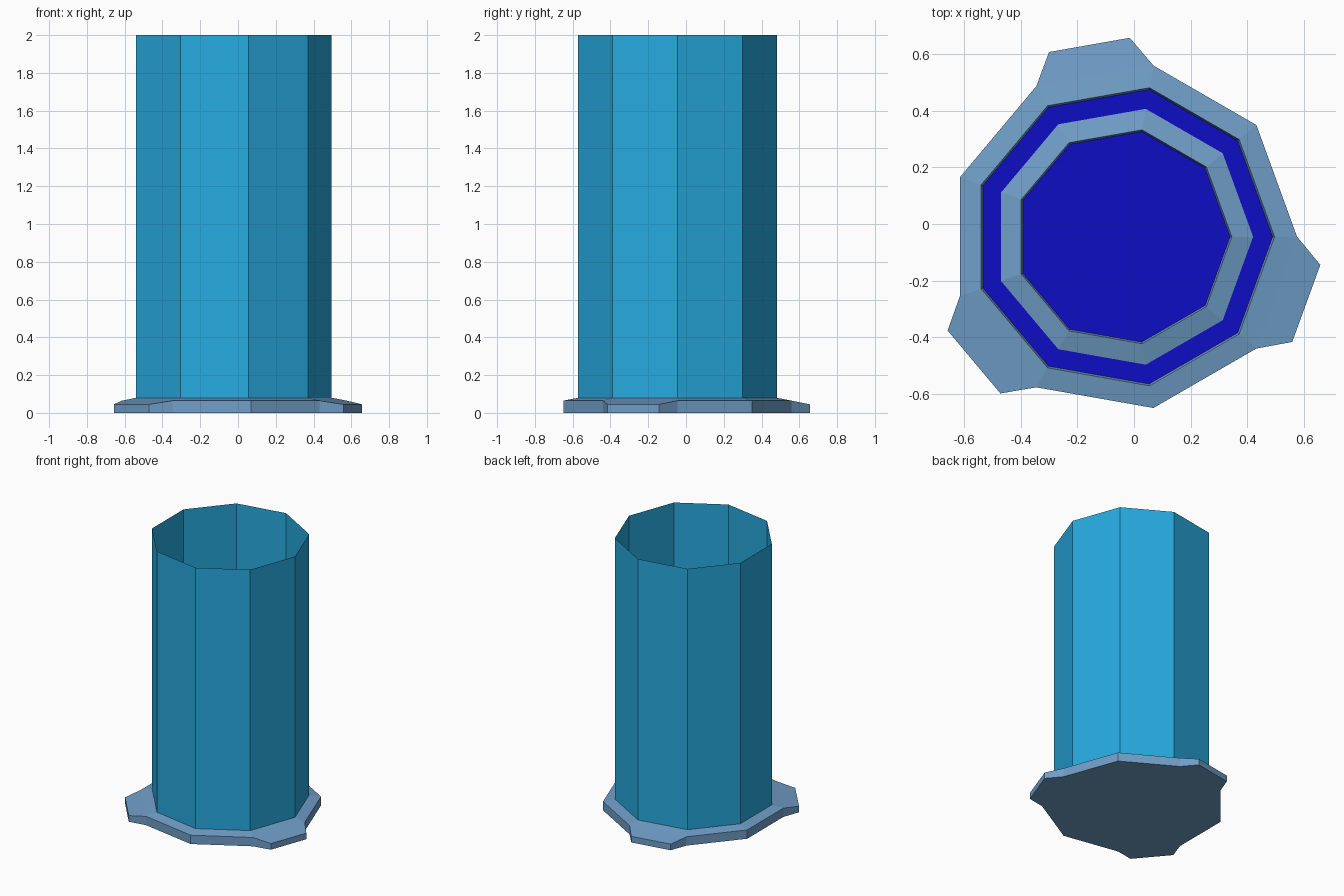
import bpy, bmesh, math

if "Cube" in bpy.data.objects:
    bpy.data.objects.remove(bpy.data.objects["Cube"])

CX, CY, N = -0.038, -0.045, 9


def material(name, color):
    m = bpy.data.materials.new(name)
    m.diffuse_color = (*color, 1)
    m.use_nodes = True
    m.node_tree.nodes["Principled BSDF"].inputs["Base Color"].default_value = m.diffuse_color
    return m


steel = material("steel blue", (0.16, 0.34, 0.57))
deep = material("deep blue", (0.004, 0.004, 0.56))
cyan = material("beam cyan", (0.02, 0.40, 0.74))


def polar(r, deg, z):
    a = math.radians(deg)
    return (CX + r * math.cos(a), CY + r * math.sin(a), z)


def ring(bm, r, z):
    return [bm.verts.new(polar(r, 360 / N * i, z)) for i in range(N)]


def bridge(bm, a, b, mat=0):
    n = len(a)
    for i in range(n):
        j = (i + 1) % n
        bm.faces.new((a[i], a[j], b[j], b[i])).material_index = mat


def finish(bm, name, mats):
    me = bpy.data.meshes.new(name)
    bm.to_mesh(me)
    bm.free()
    for m in mats:
        me.materials.append(m)
    bpy.context.collection.objects.link(bpy.data.objects.new(name, me))


# Base plate: nine-sided rim with two raised lips and two blue floors
bm = bmesh.new()
profile = [(0.613, 0.065), (0.5337, 0.08), (0.527, 0.06),
           (0.458, 0.06), (0.383, 0.08), (0.377, 0.06)]
rings = [ring(bm, r, z) for r, z in profile]
for k in range(len(rings) - 1):
    bridge(bm, rings[k], rings[k + 1], 1 if k == 2 else 0)
bm.faces.new(rings[-1]).material_index = 1

# Three sloping tabs on every third side
outline = []
for i in range(N):
    outline.append(rings[0][i])
    if i % 3 == 2:
        mid = 40 * i + 20
        p, q = [bm.verts.new(polar(0.702, mid + d, 0.045)) for d in (-11.9, 11.9)]
        bm.faces.new((rings[0][i], p, q, rings[0][(i + 1) % N]))
        outline += [p, q]

# Vertical sides and underside
bottom = [bm.verts.new((v.co.x, v.co.y, 0)) for v in outline]
bridge(bm, bottom, outline)
bm.faces.new(bottom[::-1])
finish(bm, "base_plate", [steel, deep])

# Beam: open thin nine-sided tube
bm = bmesh.new()
bridge(bm, ring(bm, 0.5337, 0.08), ring(bm, 0.5337, 2.0))
finish(bm, "beam_tube", [cyan])
